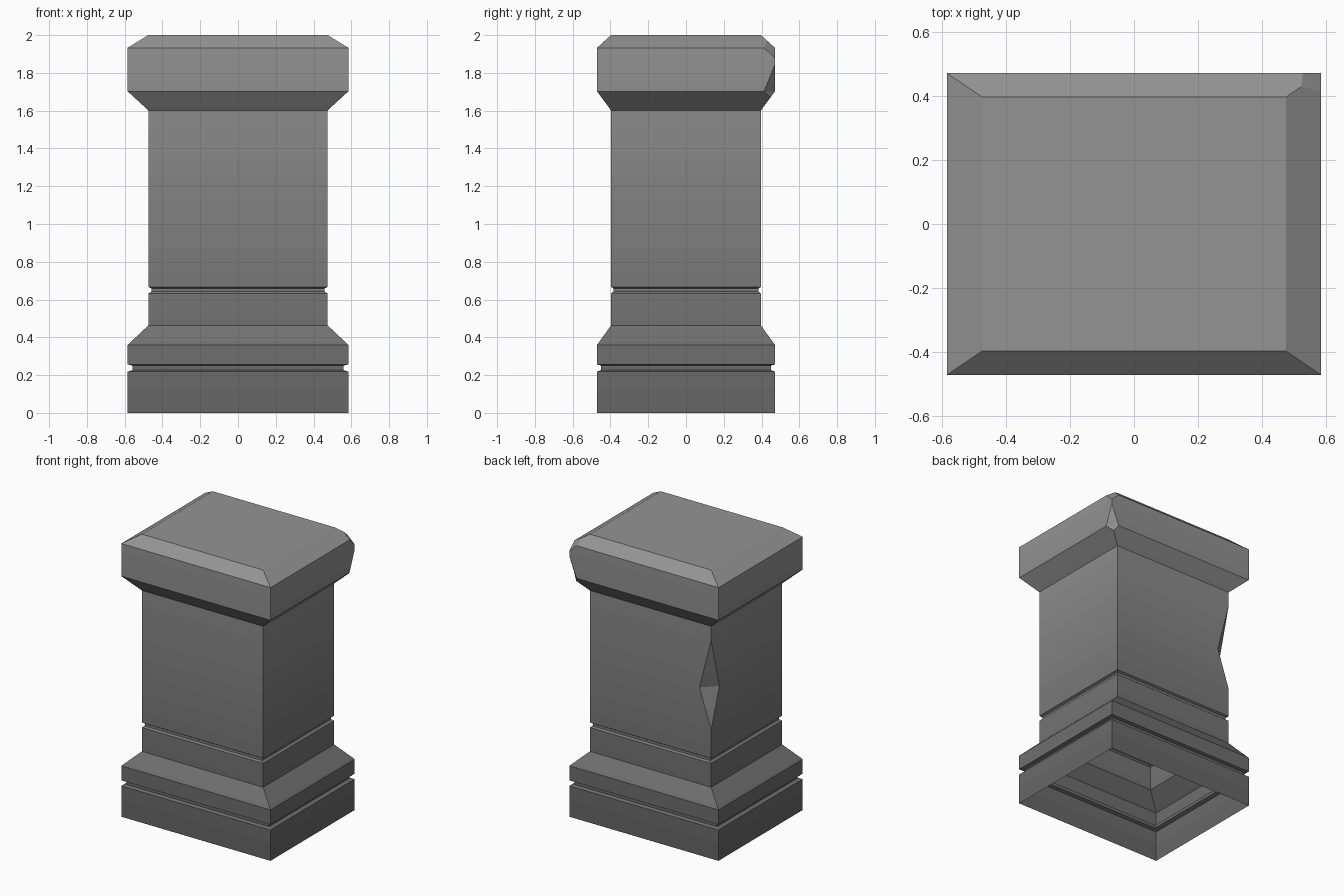
import bpy, bmesh, math

if "Cube" in bpy.data.objects:
    bpy.data.objects.remove(bpy.data.objects["Cube"])

# Profile: half width, half depth, height (z=1.145 ring is only for the shaft chip)
WIDE, SLIM = (0.584, 0.471), (0.475, 0.397)
WIDE_GROOVE, SLIM_GROOVE = (0.558, 0.45), (0.459, 0.384)
profile = [
    (WIDE, 0), (WIDE, 0.218), (WIDE_GROOVE, 0.227), (WIDE_GROOVE, 0.25),
    (WIDE, 0.257), (WIDE, 0.36), (SLIM, 0.463), (SLIM, 0.632),
    (SLIM_GROOVE, 0.642), (SLIM_GROOVE, 0.659), (SLIM, 0.667), (SLIM, 1.145),
    (SLIM, 1.602), (WIDE, 1.702), (WIDE, 1.933), (SLIM, 2.0),
]

bm = bmesh.new()
rings = [[bm.verts.new((sx * w, sy * d, z))
          for sx, sy in ((-1, -1), (1, -1), (1, 1), (-1, 1))]
         for (w, d), z in profile]

# Walls and top; underside is open
for a, b in zip(rings, rings[1:]):
    for i in range(4):
        j = (i + 1) % 4
        bm.faces.new((a[i], a[j], b[j], b[i]))
bm.faces.new(rings[-1])


def chip(v, up, down, side):
    """Break a corner off, cutting each edge at the given distance."""
    cuts, sides, ends = [], [], []
    for e in list(v.link_edges):
        rise = e.other_vert(v).co.z - v.co.z
        level = abs(rise) < 1e-4
        dist = side if level else (up if rise > 0 else down)
        _, nv = bmesh.utils.edge_split(e, v, dist / e.calc_length())
        cuts.append(nv)
        (sides if level else ends).append(nv)
    for f in list(v.link_faces):
        p, q = [c for c in cuts if c in f.verts]
        bmesh.utils.face_split(f, p, q)
    bmesh.ops.delete(bm, geom=[v], context='VERTS')
    for end in ends:
        bm.faces.new((sides[0], sides[1], end))


chip(rings[11][3], 0.357, 0.275, 0.092)   # shaft, back left
chip(rings[13][2], 0.143, 0.055, 0.058)   # cap lower corner, back right
chip(rings[14][2], 0.083, 0.054, 0.058)   # cap upper corner, back right

# Remove leftover flat edges and orient faces outward
bmesh.ops.dissolve_limit(bm, angle_limit=math.radians(0.5),
                         verts=bm.verts[:], edges=bm.edges[:])
bmesh.ops.recalc_face_normals(bm, faces=bm.faces[:])

# Slice into thin bands so the stone can darken towards the ground
BANDS = 16
for k in range(1, BANDS):
    bmesh.ops.bisect_plane(bm, geom=bm.verts[:] + bm.edges[:] + bm.faces[:],
                           plane_co=(0, 0, 2 * k / BANDS), plane_no=(0, 0, 1))

mesh = bpy.data.meshes.new("stone_pedestal")
for k in range(BANDS):
    shade = 0.13 + 0.17 * (k + 0.5) / BANDS
    mat = bpy.data.materials.new(f"dark_stone_{k}")
    mat.diffuse_color = (shade, shade, shade, 1)
    mat.use_nodes = True
    mat.node_tree.nodes["Principled BSDF"].inputs["Base Color"].default_value = mat.diffuse_color
    mesh.materials.append(mat)
for f in bm.faces:
    z = f.calc_center_bounds().z
    f.material_index = min(BANDS - 1, int(z / 2 * BANDS))

bm.to_mesh(mesh)
bm.free()
bpy.context.collection.objects.link(bpy.data.objects.new("stone_pedestal", mesh))
